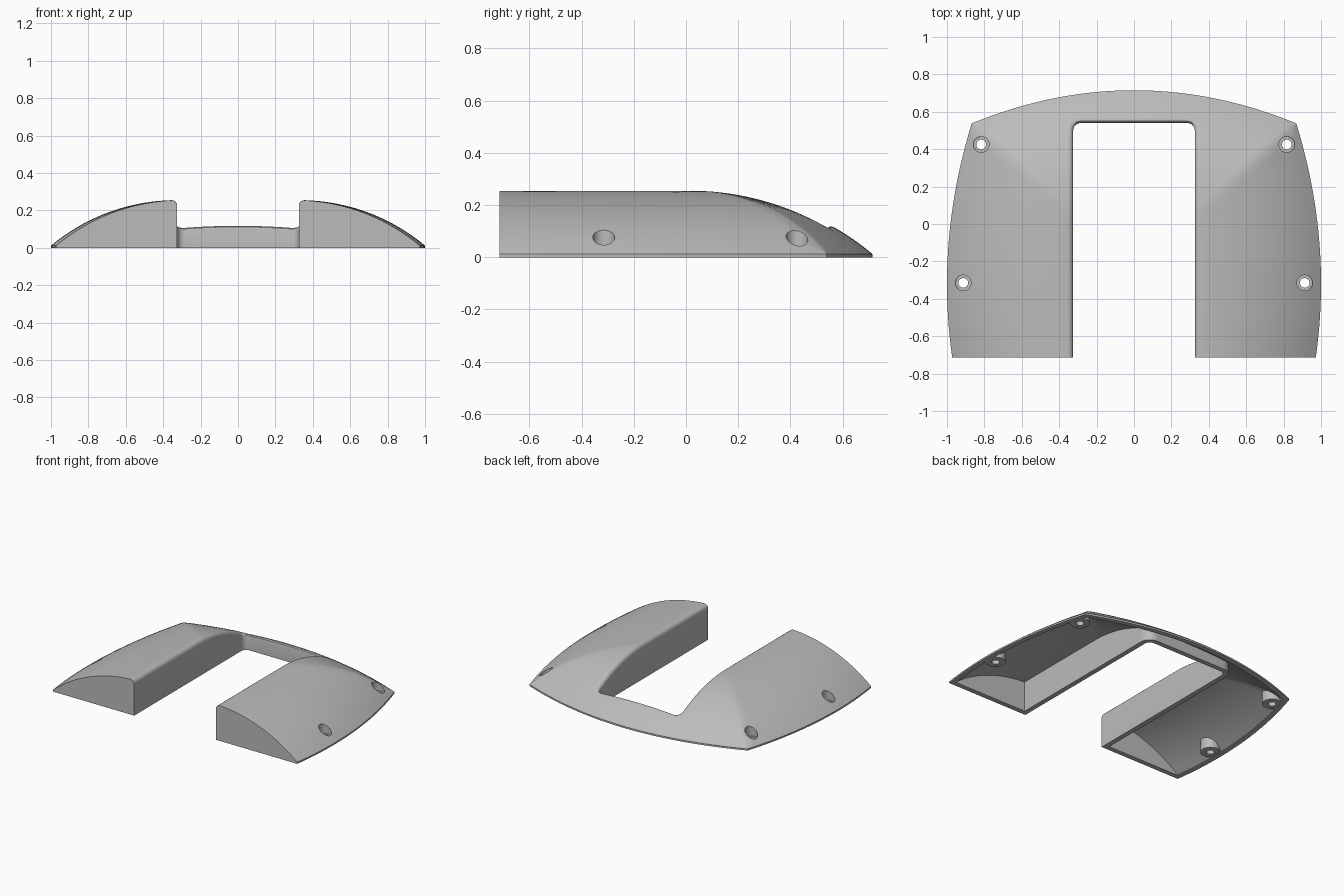
import bpy, bmesh, math
from mathutils import Vector

if "Cube" in bpy.data.objects:
    bpy.data.objects.remove(bpy.data.objects["Cube"])

FRONT, SLOT_X, SLOT_Y, SLOT_R = -0.715, 0.325, 0.54, 0.04
WALL, LIP, TOP, SPAN = 0.035, 0.012, 0.255, 0.67
RISE = TOP - LIP
RADIUS = (SPAN ** 2 + RISE ** 2) / (2 * RISE)

grey = bpy.data.materials.new("plain grey")
grey.use_nodes = True
colour = (0.5, 0.5, 0.5, 1)
grey.diffuse_color = colour
grey.node_tree.nodes["Principled BSDF"].inputs["Base Color"].default_value = colour


def side_x(y):
    return 1 - 0.18 * (y + 0.32) ** 2


def back_y(x):
    return 0.715 - 0.235 * x * x


def dome(x, y):
    """Height of the domed skin, rising on an arc from the nearest outer edge."""
    d = max(0, min(side_x(y) - abs(x), back_y(x) - y, SPAN))
    return TOP - RADIUS + math.sqrt(RADIUS ** 2 - (SPAN - d) ** 2)


def slot_distance(x, y):
    qx, qy = abs(x) - SLOT_X + SLOT_R, y - SLOT_Y + SLOT_R
    return math.hypot(max(qx, 0), max(qy, 0)) + min(max(qx, qy), 0) - SLOT_R


def lerp(a, b, t):
    return a + (b - a) * t


def stations(off):
    """Pairs of points on the slot edge and the outer edge, along the whole U."""
    y0, sx, sy, r = FRONT + off, SLOT_X + off, SLOT_Y + off, SLOT_R + off
    cx, cy = 0.87, 0.53
    for _ in range(20):
        cy = back_y(cx) - off
        cx = side_x(cy) - off
    pairs = []

    def add(ix, iy, ox):
        pairs.append((Vector((ix, iy)), Vector((ox, back_y(ox) - off))))

    ridge_y = 0.04
    for i in range(24):
        t = i / 24
        oy = lerp(y0, cy, t)
        pairs.append((Vector((sx, lerp(y0, ridge_y, t))), Vector((side_x(oy) - off, oy))))
    for i in range(16):
        add(sx, lerp(ridge_y, sy - r, i / 16), lerp(cx, 0.45, i / 16))
    for i in range(8):
        a = math.pi / 2 * i / 8
        add(sx - r + r * math.cos(a), sy - r + r * math.sin(a), lerp(0.45, 0.33, i / 8))
    for i in range(13):
        add(lerp(sx - r, 0, i / 12), sy, lerp(0.33, 0, i / 12))
    flip = [(Vector((-a.x, a.y)), Vector((-b.x, b.y))) for a, b in pairs[-2::-1]]
    return pairs + flip


def profiles(bm, off, drop, fillet):
    """One row of vertices per station: slot foot, skin, outer foot."""
    rows = []
    for a, b in stations(off):
        length = (b - a).length
        ts = [s / length for s in (0, 0.003, 0.01, 0.02, 0.032)]
        ts += [lerp(0.045 / length, 1, k / 18) for k in range(19)]
        row = [bm.verts.new((a.x, a.y, 0))]
        for t in ts:
            p = a.lerp(b, t)
            z = dome(p.x, p.y) - drop
            if fillet:
                u = min(1, max(0, slot_distance(p.x, p.y) / fillet))
                z -= fillet * (1 - math.sqrt(1 - (1 - u) ** 2))
            row.append(bm.verts.new((p.x, p.y, z)))
        row.append(bm.verts.new((b.x, b.y, 0)))
        rows.append(row)
    for r0, r1 in zip(rows, rows[1:]):
        for k in range(len(r0) - 1):
            bm.faces.new((r0[k], r0[k + 1], r1[k + 1], r1[k]))
    bm.faces.new(rows[0])
    bm.faces.new(rows[-1])
    return rows


def finish(name, bm):
    bmesh.ops.recalc_face_normals(bm, faces=bm.faces)
    mesh = bpy.data.meshes.new(name)
    bm.to_mesh(mesh)
    bm.free()
    mesh.materials.append(grey)
    obj = bpy.data.objects.new(name, mesh)
    bpy.context.collection.objects.link(obj)
    return obj


def smooth(obj):
    bpy.ops.object.select_all(action='DESELECT')
    obj.select_set(True)
    bpy.context.view_layer.objects.active = obj
    bpy.ops.object.shade_smooth_by_angle(angle=math.radians(30))


def lathe(bm, x, y, rings, n=40):
    """Rings of (radius, height rule) skinned into a surface."""
    loops = []
    for rad, height in rings:
        loop = []
        for i in range(n):
            a = math.tau * i / n
            px, py = x + rad * math.cos(a), y + rad * math.sin(a)
            loop.append(bm.verts.new((px, py, height(px, py))))
        loops.append(loop)
    for l0, l1 in zip(loops, loops[1:]):
        for i in range(n):
            j = (i + 1) % n
            bm.faces.new((l0[i], l0[j], l1[j], l1[i]))
    return loops


def level(z):
    return lambda x, y: z


# Hollow cover: outer skin, cavity, and the flat rim joining them underneath
bm = bmesh.new()
outer = profiles(bm, 0, 0, 0.03)
cavity = profiles(bm, WALL, WALL, 0)
for k in (0, -1):
    for i in range(len(outer) - 1):
        bm.faces.new((outer[i][k], outer[i + 1][k], cavity[i + 1][k], cavity[i][k]))
    bm.faces.new((outer[k][0], outer[k][-1], cavity[k][-1], cavity[k][0]))
cover = finish("cover_shell", bm)

# Screw holes through the cover
HOLES = [(s * x, y) for s in (1, -1) for x, y in ((0.817, 0.425), (0.913, -0.315))]
BORE, HOLE, BOSS = 0.042, 0.026, 0.065
bm = bmesh.new()
for x, y in HOLES:
    loops = lathe(bm, x, y, [(BORE, level(-0.1)), (BORE, level(0.4))])
    for loop in loops:
        bm.faces.new(loop)
cutter = finish("hole_cutter", bm)
cutter.hide_render = True
cut = cover.modifiers.new("holes", 'BOOLEAN')
cut.operation, cut.solver, cut.object = 'DIFFERENCE', 'EXACT', cutter
bpy.context.view_layer.objects.active = cover
bpy.ops.object.modifier_apply(modifier=cut.name)
bpy.data.objects.remove(cutter)
smooth(cover)

# Screw bosses with a counterbore open to the top
for i, (x, y) in enumerate(HOLES):
    bm = bmesh.new()
    lathe(bm, x, y, [
        (BOSS, lambda px, py: dome(px, py) - 0.012), (BOSS, level(0.002)),
        (HOLE, level(0.002)), (HOLE, level(0.03)),
        (BORE - 0.0003, level(0.03)), (BORE - 0.0003, lambda px, py: dome(px, py) - 0.001),
        (BOSS, lambda px, py: dome(px, py) - 0.012)])
    bmesh.ops.remove_doubles(bm, verts=bm.verts, dist=0.00001)
    smooth(finish(f"screw_boss_{i + 1}", bm))
